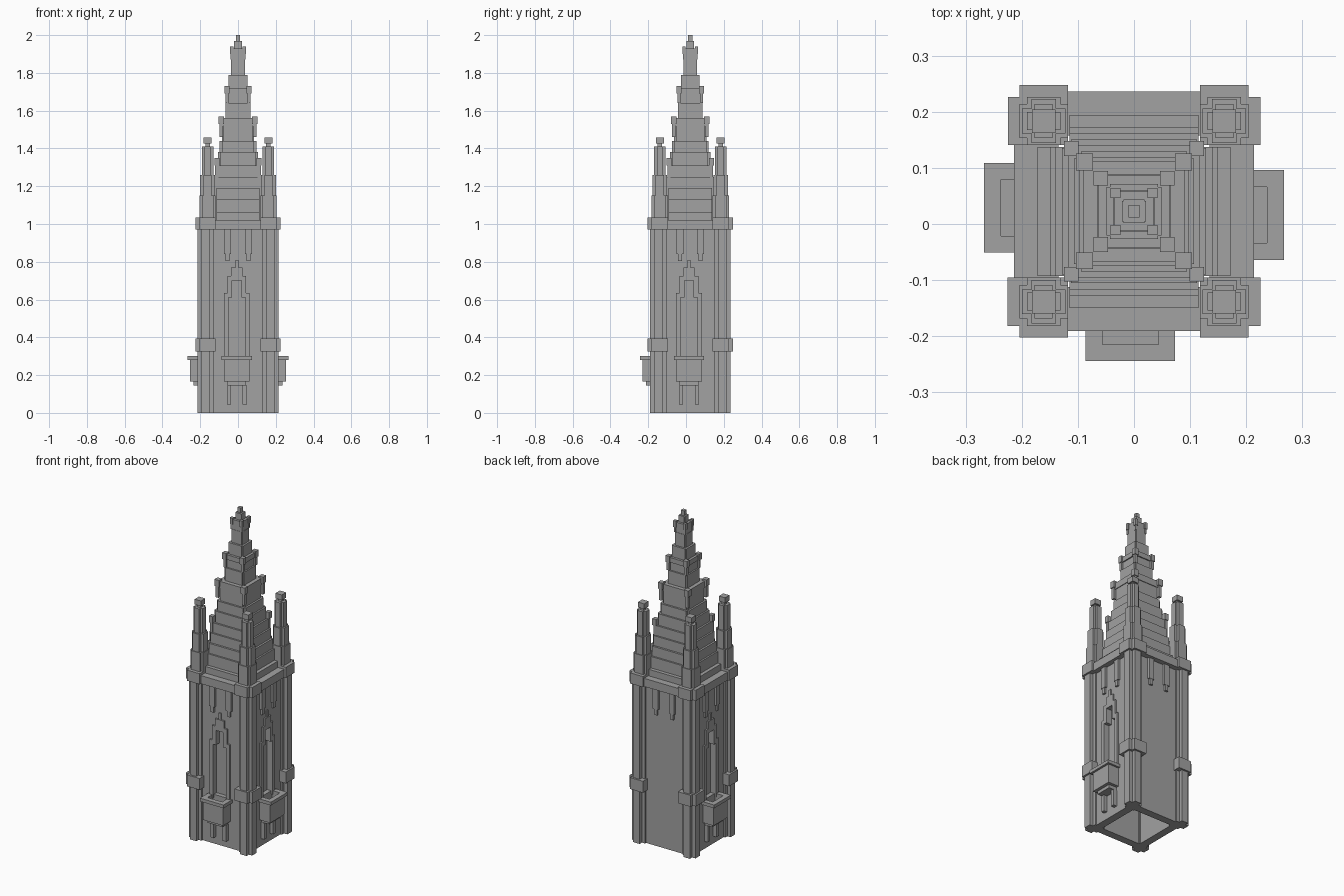
import bpy, bmesh
from math import radians
from mathutils import Matrix, Vector

cube = bpy.data.objects.get("Cube")
if cube:
    bpy.data.objects.remove(cube, do_unlink=True)

CY = 0.0225      # tower axis in y
SHIFT = -0.0065  # windows sit slightly off the wall centre

stone = bpy.data.materials.new("grey_stone")
stone.use_nodes = True
GREY = (0.36, 0.36, 0.36, 1)
stone.diffuse_color = GREY
stone.node_tree.nodes["Principled BSDF"].inputs["Base Color"].default_value = GREY


def box(bm, x0, x1, y0, y1, z0, z1):
    """Add an axis-aligned box."""
    size = Vector((x1 - x0, y1 - y0, z1 - z0))
    mid = Vector((x0 + x1, y0 + y1, z0 + z1)) / 2
    bmesh.ops.create_cube(bm, size=1, matrix=Matrix.Translation(mid) @ Matrix.Diagonal(size).to_4x4())


def panel(bm, cx, half, d0, d1, z0, z1):
    """Add a box on the front wall, from depth d0 out to d1."""
    box(bm, cx - half, cx + half, -d1, -d0, z0, z1)


def plus(bm, x, y, reach, width, z0, z1):
    """Add a square block with notched corners."""
    outline = [(width, -reach), (width, -width), (reach, -width)]
    points = []
    for quarter in range(4):
        for px, py in outline:
            for _ in range(quarter):
                px, py = -py, px
            points.append((x + px, y + py, z0))
    base_face = bm.faces.new([bm.verts.new(p) for p in points])
    # Keep the bottom face so the block stays closed
    top = bmesh.ops.extrude_face_region(bm, geom=[base_face], use_keep_orig=True)["geom"]
    bmesh.ops.translate(bm, verts=[v for v in top if isinstance(v, bmesh.types.BMVert)],
                        vec=(0, 0, z1 - z0))


def corner(bm, inner, mid, out, z0, z1):
    """Add a corner block with its outer edge notched."""
    box(bm, inner, out, -mid, -inner, z0, z1)
    box(bm, inner, mid, -out, -mid, z0, z1)


def finish(name, bm, angle=0):
    """Turn the part to its side of the tower and make it an object."""
    bmesh.ops.recalc_face_normals(bm, faces=bm.faces)
    turn = Matrix.Translation((0, CY, 0)) @ Matrix.Rotation(radians(angle), 4, "Z")
    bmesh.ops.transform(bm, matrix=turn, verts=bm.verts)
    mesh = bpy.data.meshes.new(name)
    bm.to_mesh(mesh)
    bm.free()
    mesh.materials.append(stone)
    obj = bpy.data.objects.new(name, mesh)
    bpy.context.collection.objects.link(obj)


SIDES = {"front": 0, "right": 90, "back": 180, "left": -90}
INNER, SLOT, WALL = 0.135, 0.155, 0.182

for side, angle in SIDES.items():
    windowed = side != "back"

    # Wall, with a stepped slot on the windowed sides
    bm = bmesh.new()
    if windowed:
        panel(bm, 0, 0.15, INNER, SLOT, 0, 0.98)
        panel(bm, 0, 0.15, SLOT, WALL, 0, 0.3)
        panel(bm, 0, 0.15, SLOT, WALL, 0.7, 0.98)
        for z0, z1, half in ((0.3, 0.61, 0.045), (0.61, 0.7, 0.025)):
            box(bm, -0.15, SHIFT - half, -WALL, -SLOT, z0, z1)
            box(bm, SHIFT + half, 0.15, -WALL, -SLOT, z0, z1)
    else:
        panel(bm, 0, 0.15, INNER, WALL, 0, 0.98)
    finish(side + "_wall", bm, angle)

    # Ledge between the corner caps
    bm = bmesh.new()
    panel(bm, 0, 0.12, INNER, 0.2135, 0.97, 1.02)
    finish(side + "_ledge", bm, angle)

    # Pendants hanging under the ledge
    bm = bmesh.new()
    for x in (-0.055, 0.055):
        panel(bm, x, 0.018, WALL - 0.01, 0.196, 0.84, 0.98)
        panel(bm, x, 0.01, WALL - 0.01, 0.194, 0.805, 0.84)
    finish(side + "_pendants", bm, angle)

    if not windowed:
        continue

    # Stepped pointed window frame
    bm = bmesh.new()
    for s in (-1, 1):
        panel(bm, SHIFT + s * 0.0565, 0.0115, WALL - 0.01, 0.192, 0.28, 0.635)
        panel(bm, SHIFT + s * 0.0375, 0.0125, WALL - 0.01, 0.192, 0.61, 0.725)
    panel(bm, SHIFT, 0.03, WALL - 0.01, 0.192, 0.7, 0.77)
    panel(bm, SHIFT, 0.008, WALL - 0.01, 0.19, 0.77, 0.81)
    finish(side + "_window_frame", bm, angle)

    # Open planter balcony with rim, lower step and feet
    bm = bmesh.new()
    panel(bm, SHIFT, 0.068, WALL - 0.01, 0.254, 0.165, 0.24)
    for half, reach, z0, z1 in ((0.068, 0.254, 0.24, 0.28), (0.08, 0.267, 0.28, 0.3)):
        panel(bm, SHIFT, half, 0.237, reach, z0, z1)
        for s in (-1, 1):
            panel(bm, SHIFT + s * (half + 0.05) / 2, (half - 0.05) / 2, WALL - 0.01, 0.237, z0, z1)
    panel(bm, SHIFT, 0.05, WALL - 0.01, 0.235, 0.145, 0.165)
    for s in (-1, 1):
        panel(bm, SHIFT + s * 0.042, 0.011, WALL - 0.01, 0.205, 0.045, 0.145)
    finish(side + "_balcony", bm, angle)

PINNACLE = ((0.043, 0.03, 1.03, 1.15), (0.039, 0.022, 1.15, 1.26), (0.03, 0.016, 1.26, 1.41))
CROCKETS = ((0.112, 0.013, 1.15, 1.35), (0.088, 0.015, 1.46, 1.57),
            (0.059, 0.013, 1.64, 1.73), (0.033, 0.009, 1.87, 1.94))

for side, angle in SIDES.items():
    # Corner pier with bands
    bm = bmesh.new()
    box(bm, 0.127, 0.192, -0.192, -0.127, 0, 0.98)
    box(bm, 0.192, 0.214, -0.192, -0.148, 0, 0.98)
    box(bm, 0.148, 0.192, -0.214, -0.192, 0, 0.98)
    corner(bm, 0.118, 0.204, 0.225, 0.97, 1.035)
    corner(bm, 0.118, 0.204, 0.225, 0.325, 0.395)
    finish(side + "_corner_pier", bm, angle)

    # Pinnacle standing on the pier
    bm = bmesh.new()
    for reach, width, z0, z1 in PINNACLE:
        plus(bm, 0.161, -0.161, reach, width, z0, z1)
    box(bm, 0.149, 0.173, -0.173, -0.149, 1.41, 1.43)
    box(bm, 0.14, 0.182, -0.182, -0.14, 1.425, 1.457)
    finish(side + "_pinnacle", bm, angle)

    # Small crockets up the spire ridge, each with a wider cap
    bm = bmesh.new()
    for c, half, z0, z1 in CROCKETS:
        stem = half * 0.65
        box(bm, c - stem, c + stem, -c - stem, -c + stem, z0, z1 - 0.03)
        box(bm, c - half, c + half, -c - half, -c + half, z1 - 0.04, z1)
    finish(side + "_ridge_crockets", bm, angle)

# Stepped spire: reach of each tier and the height of its top
TIERS = ((0.172, 1.06), (0.15, 1.13), (0.14, 1.19), (0.128, 1.25), (0.118, 1.31),
         (0.107, 1.38), (0.097, 1.44), (0.086, 1.52), (0.09, 1.56), (0.066, 1.64),
         (0.057, 1.69), (0.064, 1.72), (0.049, 1.79), (0.037, 1.87), (0.035, 1.93),
         (0.021, 1.97), (0.011, 2.0))
bm = bmesh.new()
base = 0.98
for reach, top in TIERS:
    plus(bm, 0, 0, reach, min(0.115, reach * 0.88), base, top)
    base = top
finish("spire", bm)
